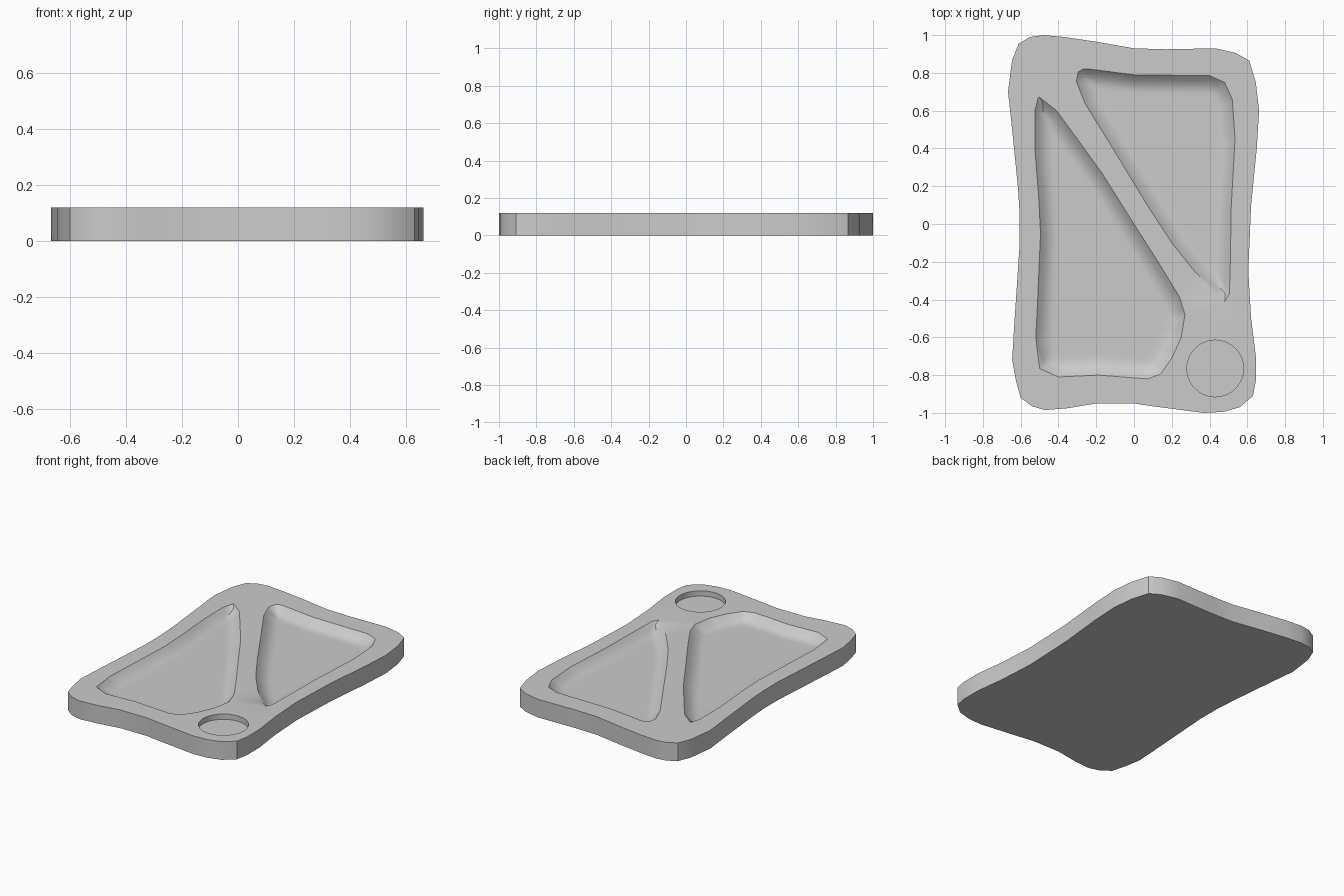
import bpy, bmesh, math
from mathutils import Vector, geometry

if "Cube" in bpy.data.objects:
    bpy.data.objects.remove(bpy.data.objects["Cube"])

HEIGHT, POCKET_DEPTH, SLOPE, CUP_DEPTH = 0.12, 0.05, 0.09, 0.035
CUP, CUP_R = Vector((0.43, -0.765)), 0.15

outline = [(-.48, 1), (-.37, .99), (-.2, .965), (0, .93), (.17, .925), (.43, .93), (.54, .905), (.61, .865),
           (.645, .75), (.662, .6), (.65, .4), (.62, .1), (.605, -.25), (.62, -.5), (.645, -.7), (.645, -.83),
           (.63, -.91), (.56, -.97), (.47, -.995), (.37, -1), (.1, -.965), (0, -.95), (-.2, -.95),
           (-.35, -.975), (-.47, -.985), (-.54, -.965), (-.6, -.92), (-.625, -.83), (-.645, -.72),
           (-.635, -.55), (-.605, -.1), (-.605, .05), (-.615, .2), (-.645, .5), (-.667, .7), (-.645, .87),
           (-.61, .955), (-.55, .99)]
left_pocket = [(-.505, .675), (-.41, .6), (-.3, .45), (-.17, .27), (0, 0), (.14, -.22), (.24, -.385),
               (.27, -.48), (.25, -.6), (.2, -.71), (.14, -.795), (.07, -.82), (-.19, -.8), (-.4, -.81),
               (-.5, -.765), (-.52, -.6), (-.51, -.4), (-.495, -.05), (-.505, .15), (-.525, .4), (-.525, .6)]
right_pocket = [(-.27, .82), (-.235, .82), (0, .79), (.4, .785), (.48, .75), (.52, .66), (.535, .45),
                (.515, .1), (.51, -.2), (.505, -.37), (.48, -.41), (.44, -.375), (.32, -.25), (.2, -.1),
                (.07, .1), (-.1, .38), (-.26, .64), (-.305, .755), (-.295, .805)]
cup = [CUP + Vector((math.cos(t), math.sin(t))) * CUP_R for t in (i * math.tau / 40 for i in range(40))]


def inside(p, poly):
    hit = False
    for a, b in zip(poly, poly[1:] + poly[:1]):
        if (a[1] > p[1]) != (b[1] > p[1]) and p[0] < a[0] + (p[1] - a[1]) * (b[0] - a[0]) / (b[1] - a[1]):
            hit = not hit
    return hit


def edge_distance(p, poly):
    best = 9.0
    for a, b in zip(poly, poly[1:] + poly[:1]):
        a, b = Vector(a), Vector(b)
        t = max(0, min(1, (p - a).dot(b - a) / (b - a).length_squared))
        best = min(best, (p - a - (b - a) * t).length)
    return best


# Plan layout: constrained loops plus grid points inside the two pockets
points, edges, depth = [], [], []
for loop in (outline, left_pocket, right_pocket, cup):
    s, n = len(points), len(loop)
    points += [Vector(p) for p in loop]
    depth += [0.0] * n
    edges += [(s + i, s + (i + 1) % n) for i in range(n)]
for i in range(-24, 25):
    for j in range(-38, 39):
        p = Vector((i * 0.023, j * 0.023))
        for poly in (left_pocket, right_pocket):
            d = edge_distance(p, poly)
            if d > 0.007 and inside(p, poly):
                points.append(p)
                depth.append(POCKET_DEPTH * (1 - (1 - min(d / SLOPE, 1)) ** 2))
verts, _, faces, orig, _, _ = geometry.delaunay_2d_cdt(points, edges, [], 1, 1e-5)

# Top surface with dished pockets, leaving the cup open
bm = bmesh.new()
bv = [bm.verts.new((v.x, v.y, HEIGHT - (depth[o[0]] if o else 0))) for v, o in zip(verts, orig)]
for f in faces:
    centre = sum((verts[i] for i in f), Vector((0, 0))) / len(f)
    if (centre - CUP).length < CUP_R * 0.998:
        continue
    bm.faces.new([bv[i] for i in f])
bmesh.ops.delete(bm, geom=[v for v in bm.verts if not v.link_faces], context='VERTS')


def wall_and_floor(rim, drop):
    new = bmesh.ops.extrude_edge_only(bm, edges=rim)['geom']
    nv = [g for g in new if isinstance(g, bmesh.types.BMVert)]
    ne = [g for g in new if isinstance(g, bmesh.types.BMEdge)]
    bmesh.ops.translate(bm, verts=nv, vec=(0, 0, -drop))
    bmesh.ops.contextual_create(bm, geom=[e for e in ne if e.verts[0] in nv and e.verts[1] in nv])


# Outer side with underside, and cup recess
rims = [e for e in bm.edges if e.is_boundary]
is_cup = lambda e: all((v.co.xy - CUP).length < CUP_R + 0.001 for v in e.verts)
outer, inner = [e for e in rims if not is_cup(e)], [e for e in rims if is_cup(e)]
wall_and_floor(outer, HEIGHT)
wall_and_floor(inner, CUP_DEPTH)
bmesh.ops.recalc_face_normals(bm, faces=bm.faces)

mesh = bpy.data.meshes.new("tray")
bm.to_mesh(mesh)
bm.free()
tray = bpy.data.objects.new("tray", mesh)
bpy.context.collection.objects.link(tray)
bpy.context.view_layer.objects.active = tray
tray.select_set(True)
bpy.ops.object.shade_smooth_by_angle(angle=math.radians(30))
